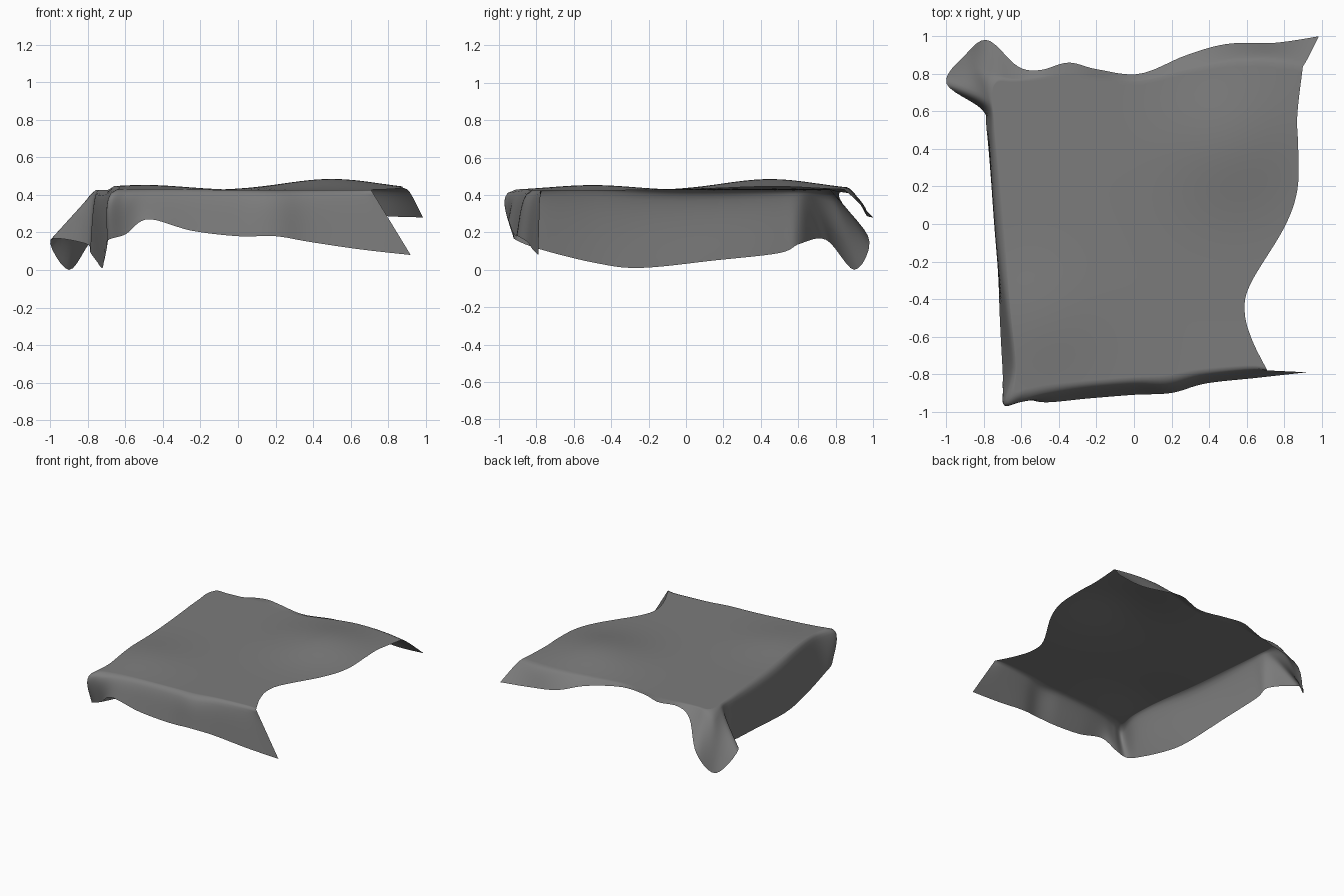
import bpy
import bmesh
from math import exp, pi, sin, sqrt
from mathutils import Vector

cube = bpy.data.objects.get("Cube")
if cube:
    bpy.data.objects.remove(cube, do_unlink=True)

# Perimeter stations: fold x, y, then hem x, y, z, then outward bulge
FRONT = [
    (.71, -.78, .92, -.79, .08, 0), (.62, -.77, .65, -.82, .11, .01),
    (.36, -.79, .38, -.85, .15, .02), (.18, -.82, .2, -.9, .18, .03),
    (0, -.83, 0, -.91, .18, .02), (-.25, -.85, -.25, -.93, .21, .02),
    (-.45, -.87, -.48, -.95, .27, .03), (-.56, -.89, -.6, -.92, .19, .06),
    (-.64, -.9, -.69, -.91, .16, .07),
]
LEFT = [
    (-.63, -.75, -.7, -.78, .11, .02), (-.66, -.45, -.715, -.5, .04, .02),
    (-.68, -.2, -.725, -.25, .01, .03), (-.71, .15, -.755, .15, .05, .03),
    (-.74, .45, -.785, .5, .09, .02), (-.75, .58, -.81, .61, .14, .01),
    (-.76, .66, -1, .75, .16, 0), (-.75, .73, -.9, .9, 0, .05),
]
BACK = [
    (-.72, .77, -.78, .98, .16, .01), (-.64, .77, -.62, .84, .35, 0),
    (-.5, .78, -.5, .82, .41, 0), (-.35, .8, -.35, .86, .42, 0),
    (-.2, .78, -.2, .825, .43, 0), (.02, .76, .03, .8, .42, 0),
    (.28, .82, .28, .9, .4, 0), (.5, .86, .5, .96, .33, .01),
    (.72, .86, .75, .965, .29, .02), (.9, .84, .985, 1, .28, .01),
]
# Free edge on the open side, front to back
RIGHT = [(.71, -.78), (.63, -.62), (.59, -.47), (.62, -.32), (.8, -.02),
         (.87, .18), (.875, .4), (.87, .58), (.9, .84)]


def spline(points, t):
    """Catmull-Rom through tuples of any size; t counts in stations."""
    last = len(points) - 1
    i = min(int(t), last - 1)
    f = t - i
    a, b, c, d = (points[max(0, min(last, i + k))] for k in (-1, 0, 1, 2))
    return [q + f * (r - p + f * (2 * p - 5 * q + 4 * r - s
                                  + f * (3 * (q - r) + s - p))) / 2
            for p, q, r, s in zip(a, b, c, d)]


def sample(points, start, end, count):
    return [spline(points, start + (end - start) * k / count)
            for k in range(count + 1)]


def mound(x, y, cx, cy, spread):
    return exp(-((x - cx) ** 2 + (y - cy) ** 2) / spread)


def top_point(x, y):
    """Gently rumpled top surface."""
    z = .425 + .06 * mound(x, y, .5, .45, .13)
    z += .028 * mound(x, y, -.5, -.5, .1)
    return Vector((x, y, z))


def hang(station):
    """Points from the fold down to the hem."""
    fx, fy, hx, hy, hz, bulge = station
    fold, hem = top_point(fx, fy), Vector((hx, hy, hz))
    out = Vector((hx, hy, 0)).normalized()
    column = []
    for k in range(DROP + 1):
        t = k / DROP
        column.append(fold.lerp(hem, t) + out * bulge * sin(pi * sqrt(t)))
    return column


def add_grid(bm, rows):
    verts = [[bm.verts.new(p) for p in row] for row in rows]
    for r0, r1 in zip(verts, verts[1:]):
        for i in range(len(r0) - 1):
            bm.faces.new((r0[i], r0[i + 1], r1[i + 1], r1[i]))


ACROSS, ALONG, DROP = 54, 48, 14
chain = FRONT + LEFT + BACK
corner = len(FRONT) - 1
tip = corner + len(LEFT)
front = sample(chain, 0, corner, ACROSS)
left = sample(chain, corner, tip, ALONG)
back = sample(chain, tip, len(chain) - 1, ACROSS)
right = sample(RIGHT, 0, len(RIGHT) - 1, ALONG)

bm = bmesh.new()

# Hanging sides: front, left and back
for side in (front, left, back):
    add_grid(bm, [hang(s) for s in side])

# Top panel blended between its four borders
low = [Vector(s[:2]) for s in reversed(front)]
high = [Vector(s[:2]) for s in back]
west = [Vector(s[:2]) for s in left]
east = [Vector(s) for s in right]
rows = []
for j in range(ALONG + 1):
    v = j / ALONG
    row = []
    for i in range(ACROSS + 1):
        u = i / ACROSS
        p = low[i].lerp(high[i], v) + west[j].lerp(east[j], u)
        p -= low[0].lerp(low[-1], u).lerp(high[0].lerp(high[-1], u), v)
        row.append(top_point(p.x, p.y))
    rows.append(row)
add_grid(bm, rows)

# Join the panels into one sheet facing up and out
bmesh.ops.remove_doubles(bm, verts=bm.verts, dist=.0005)
bmesh.ops.recalc_face_normals(bm, faces=bm.faces)
if sum(f.normal.z * f.calc_area() for f in bm.faces) < 0:
    bmesh.ops.reverse_faces(bm, faces=bm.faces)
lowest = min(v.co.z for v in bm.verts)
bmesh.ops.translate(bm, verts=bm.verts, vec=(0, 0, -lowest))
for face in bm.faces:
    face.smooth = True

mesh = bpy.data.meshes.new("draped_cloth")
bm.to_mesh(mesh)
bm.free()
cloth = bpy.data.objects.new("draped_cloth", mesh)
bpy.context.collection.objects.link(cloth)

# Plain grey fabric
grey = bpy.data.materials.new("grey_fabric")
grey.use_nodes = True
colour = (.2, .2, .2, 1)
grey.diffuse_color = colour
grey.node_tree.nodes["Principled BSDF"].inputs["Base Color"].default_value = colour
mesh.materials.append(grey)
